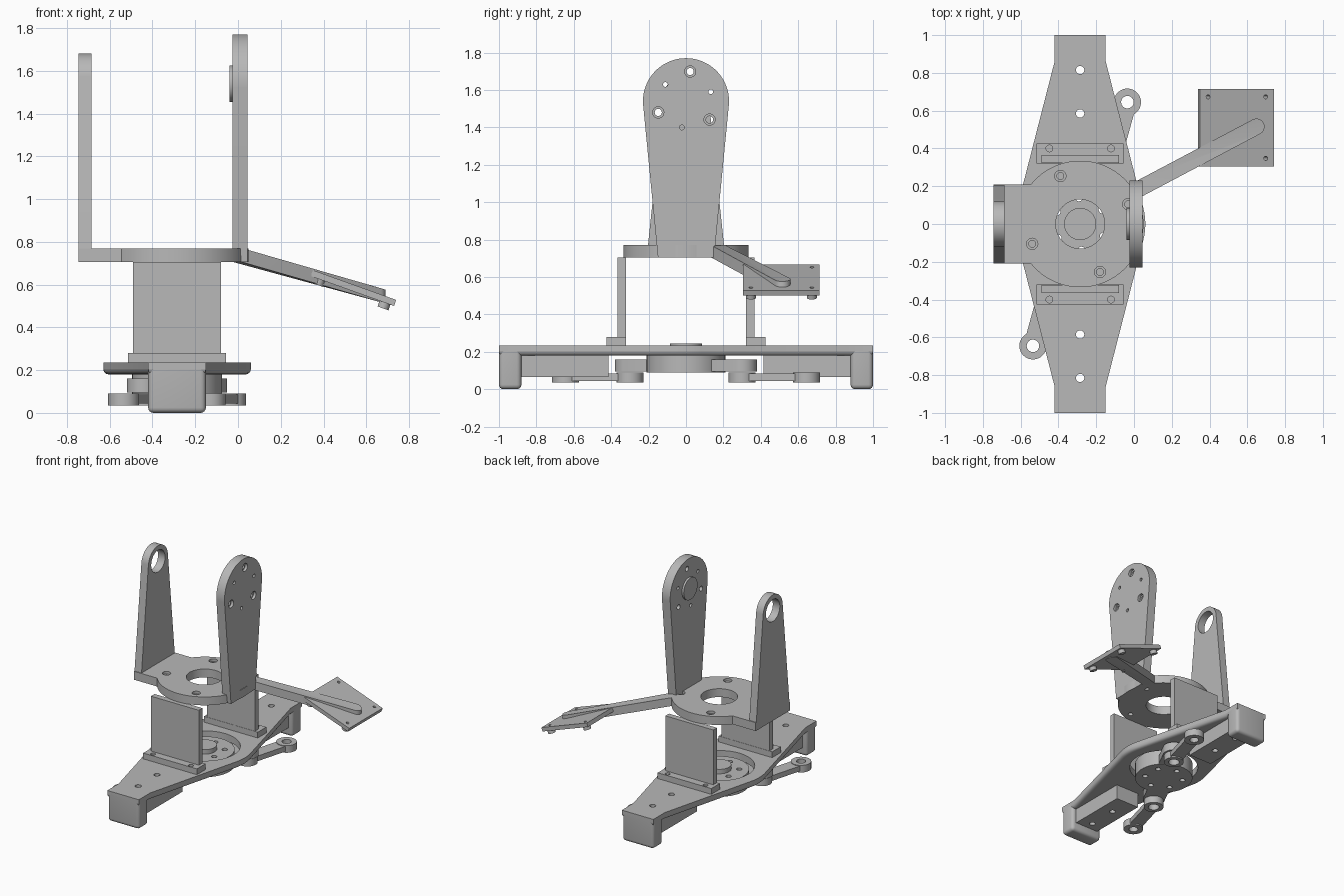
import bpy, bmesh, math
from math import cos, sin, radians, atan2, hypot
from mathutils import Matrix, Vector

cube = bpy.data.objects.get("Cube")
if cube:
    bpy.data.objects.remove(cube, do_unlink=True)

grey = bpy.data.materials.new("plain grey")
grey.use_nodes = True
GREY = (0.48, 0.48, 0.48, 1)
grey.diffuse_color = GREY
grey.node_tree.nodes["Principled BSDF"].inputs["Base Color"].default_value = GREY

AXIS = -0.285                                   # x of the turning axis
HUB = Matrix.Translation((AXIS, 0, 0))
UPRIGHT = Matrix(((0, 0, 1, 0), (1, 0, 0, 0), (0, 1, 0, 0), (0, 0, 0, 1)))
parts = []


def add_mesh(name, mesh):
    ob = bpy.data.objects.new(name, mesh)
    bpy.context.collection.objects.link(ob)
    mesh.materials.clear()
    mesh.materials.append(grey)
    parts.append(ob)
    return ob


def arc(x, y, r, a0=0, a1=360, n=40):
    """Points on an arc; a full circle leaves out the repeated end."""
    last = n if a1 - a0 == 360 else n + 1
    angles = [radians(a0 + (a1 - a0) * i / n) for i in range(last)]
    return [(x + r * cos(a), y + r * sin(a)) for a in angles]


def capsule(p, q, r):
    a = math.degrees(atan2(q[1] - p[1], q[0] - p[0]))
    return arc(*p, r, a + 90, a + 270, 16) + arc(*q, r, a - 90, a + 90, 16)


def slab(name, loops, z0, z1, matrix=Matrix()):
    """Flat slab from an outline followed by hole outlines."""
    cu = bpy.data.curves.new(name, 'CURVE')
    cu.dimensions = '2D'
    cu.fill_mode = 'BOTH'
    cu.extrude = (z1 - z0) / 2
    for loop in loops:
        sp = cu.splines.new('POLY')
        sp.points.add(len(loop) - 1)
        for pt, (x, y) in zip(sp.points, loop):
            pt.co = (x, y, 0, 1)
        sp.use_cyclic_u = True
    tmp = bpy.data.objects.new(name, cu)
    bpy.context.collection.objects.link(tmp)
    deps = bpy.context.evaluated_depsgraph_get()
    mesh = bpy.data.meshes.new_from_object(tmp.evaluated_get(deps))
    bpy.data.objects.remove(tmp, do_unlink=True)
    bm = bmesh.new()
    bm.from_mesh(mesh)
    bmesh.ops.remove_doubles(bm, verts=bm.verts, dist=1e-5)
    bmesh.ops.transform(bm, verts=bm.verts,
                        matrix=matrix @ Matrix.Translation((0, 0, (z0 + z1) / 2)))
    bmesh.ops.recalc_face_normals(bm, faces=bm.faces)
    bm.to_mesh(mesh)
    bm.free()
    return add_mesh(name, mesh)


def box(name, lo, hi, bevel=0):
    bm = bmesh.new()
    lo, hi = Vector(lo), Vector(hi)
    bmesh.ops.create_cube(bm, size=1, matrix=Matrix.Translation((lo + hi) / 2)
                          @ Matrix.Diagonal((*(hi - lo), 1)))
    if bevel:   # round everything but the top rim
        edges = [e for e in bm.edges if min(v.co.z for v in e.verts) < hi.z - 0.001]
        bmesh.ops.bevel(bm, geom=edges, offset=bevel, segments=4, profile=0.5,
                        affect='EDGES')
    mesh = bpy.data.meshes.new(name)
    bm.to_mesh(mesh)
    bm.free()
    return add_mesh(name, mesh)


# Base plate: disc with tangent tapers to two end tabs, rounded lower edge
def base_outline(inset=0):
    r, w, end = 0.345 - inset, 0.135 - inset, 1 - inset
    t = 14.4
    yc = (r - w * cos(radians(t))) / sin(radians(t))
    side = [(w, -end), (w, -yc)] + arc(0, 0, r, -t, t, 12) + [(w, yc), (w, end)]
    return side + [(-x, -y) for x, y in side]


bolt_ys = (-0.815, -0.585, 0.585, 0.815)
base_holes = [arc(0, 0, 0.25)] + [arc(0, y, 0.022, n=20) for y in bolt_ys]
slab("base_plate", [base_outline()] + base_holes, 0.205, 0.235, HUB)
slab("base_plate_underside", [base_outline(0.025)] + base_holes, 0.18, 0.205, HUB)

bm = bmesh.new()
rings = []
for k in range(5):
    a = radians(22.5 * k)
    ring = base_outline(0.025 * (1 - cos(a)))
    rings.append([bm.verts.new((x + AXIS, y, 0.205 - 0.025 * sin(a))) for x, y in ring])
for lower, upper in zip(rings[1:], rings):
    for i in range(len(lower)):
        bm.faces.new((lower[i - 1], lower[i], upper[i], upper[i - 1]))
bmesh.ops.recalc_face_normals(bm, faces=bm.faces)
skirt = bpy.data.meshes.new("base_rounded_edge")
bm.to_mesh(skirt)
bm.free()
add_mesh("base_rounded_edge", skirt)

# Parts repeated at both ends of the base
for s, side in ((-1, "front"), (1, "back")):
    def span(a, b):
        return sorted((s * a, s * b))
    y0, y1 = span(0.88, 1.0)
    box(side + "_leg", (AXIS - 0.135, y0, 0), (AXIS + 0.135, y1, 0.234), 0.025)
    y0, y1 = span(0.415, 0.885)
    block = [(-0.1, y0), (0.1, y0), (0.1, y1), (-0.1, y1)]
    slab(side + "_under_block",
         [block] + [arc(0, y, 0.022, n=20) for y in bolt_ys if y * s > 0], 0.065, 0.18, HUB)
    # Wall and its bolted foot
    y0, y1 = span(0.32, 0.425)
    foot = [(-0.23, y0), (0.23, y0), (0.23, y1), (-0.23, y1)]
    slab(side + "_wall_foot", [foot] + [arc(x, s * 0.4, 0.018, n=20) for x in (-0.163, 0.163)],
         0.235, 0.28, HUB)
    y0, y1 = span(0.322, 0.366)
    box(side + "_wall", (AXIS - 0.205, y0, 0.28), (AXIS + 0.205, y1, 0.705))
    # Hub lug and link
    lug, tip = (s * 0.155, s * 0.3), (s * 0.25, s * 0.645)
    slab(side + "_hub_lug", [capsule((s * 0.092, s * 0.178), lug, 0.08)], 0.095, 0.16, HUB)
    bar = [capsule(lug, tip, 0.05), arc(*lug, 0.04), arc(*tip, 0.033)]
    slab(side + "_link_bar", bar, 0.045, 0.085, HUB)
    for label, p, r in (("inner", lug, 0.04), ("outer", tip, 0.033)):
        slab(f"{side}_link_{label}_eye", [arc(*p, 0.072), arc(*p, r)], 0.035, 0.09, HUB)

# Turning hub
hub_holes = [arc(0.14 * cos(a), 0.14 * sin(a), 0.02, n=20)
             for a in (radians(92.7 + 60 * k) for k in range(6))]
slab("hub_disc", [arc(0, 0, 0.21, n=64)] + hub_holes, 0.09, 0.21, HUB)
slab("hub_boss", [arc(0, 0, 0.085)], 0.21, 0.245, HUB)

# Swivel plate with four countersunk holes
tab = math.degrees(math.asin(0.21 / 0.335))
swivel = arc(0, 0, 0.335, tab - 180, 180 - tab, 64) + [(-0.46, 0.21), (-0.46, -0.21)]
spots = [(0.275 * cos(a), 0.275 * sin(a)) for a in (radians(22.5 + 90 * k) for k in range(4))]
for name, r, z0, z1 in (("swivel_plate", 0.018, 0.705, 0.75),
                        ("swivel_plate_top", 0.03, 0.75, 0.77)):
    slab(name, [swivel, arc(0, 0, 0.13)] + [arc(x, y, r, n=20) for x, y in spots], z0, z1, HUB)

# Uprights
slab("right_upright", [[(-0.21, 0.705), (0.21, 0.705)] + arc(0, 1.56, 0.12, 6, 174),
                       arc(0, 1.56, 0.085)], -0.745, -0.685, UPRIGHT)
paddle = [(-0.15, 0.705), (0.15, 0.705)] + arc(0, 1.54, 0.23, -5, 185, 48)


def ring_holes(r, radius, start):
    angles = [radians(start + 120 * k) for k in range(3)]
    return [arc(radius * cos(a), 1.54 + radius * sin(a), r, n=20) for a in angles]


pins = ring_holes(0.013, 0.142, 21)
slab("left_upright", [paddle] + ring_holes(0.019, 0.16, 82) + pins, -0.025, 0.025, UPRIGHT)
slab("left_upright_face", [paddle] + ring_holes(0.03, 0.16, 82) + pins, 0.025, 0.045, UPRIGHT)
slab("left_upright_boss", [arc(0, 1.54, 0.085)], -0.04, -0.025, UPRIGHT)

# Sloping arm
arm = slab("side_arm", [capsule((0.0, 0.172), (0.648, 0.515), 0.043)], 0.705, 0.77)
for v in arm.data.vertices:
    v.co.z -= 0.3 * max(0, v.co.x - 0.045)

# Tilted mounting plate with hollow pegs underneath
tilt = Matrix.Translation((0.54, 0.51, 0.584)) @ Matrix.Rotation(radians(19.7), 4, 'Y')
square = [(x * 0.207, y * 0.205) for x, y in ((-1, -1), (1, -1), (1, 1), (-1, 1))]
corners = [(x * 0.162, y * 0.163) for x in (-1, 1) for y in (-1, 1)]
slab("mounting_plate", [square] + [arc(*c, 0.011, n=16) for c in corners], -0.015, 0.015, tilt)
for i, c in enumerate(corners):
    slab(f"mounting_peg_{i + 1}", [arc(*c, 0.027, n=24), arc(*c, 0.011, n=16)],
         -0.043, -0.015, tilt)

# Smooth the round walls, keep the edges sharp
bpy.ops.object.select_all(action='DESELECT')
for ob in parts:
    ob.select_set(True)
bpy.context.view_layer.objects.active = parts[0]
bpy.ops.object.shade_smooth_by_angle(angle=radians(30))
